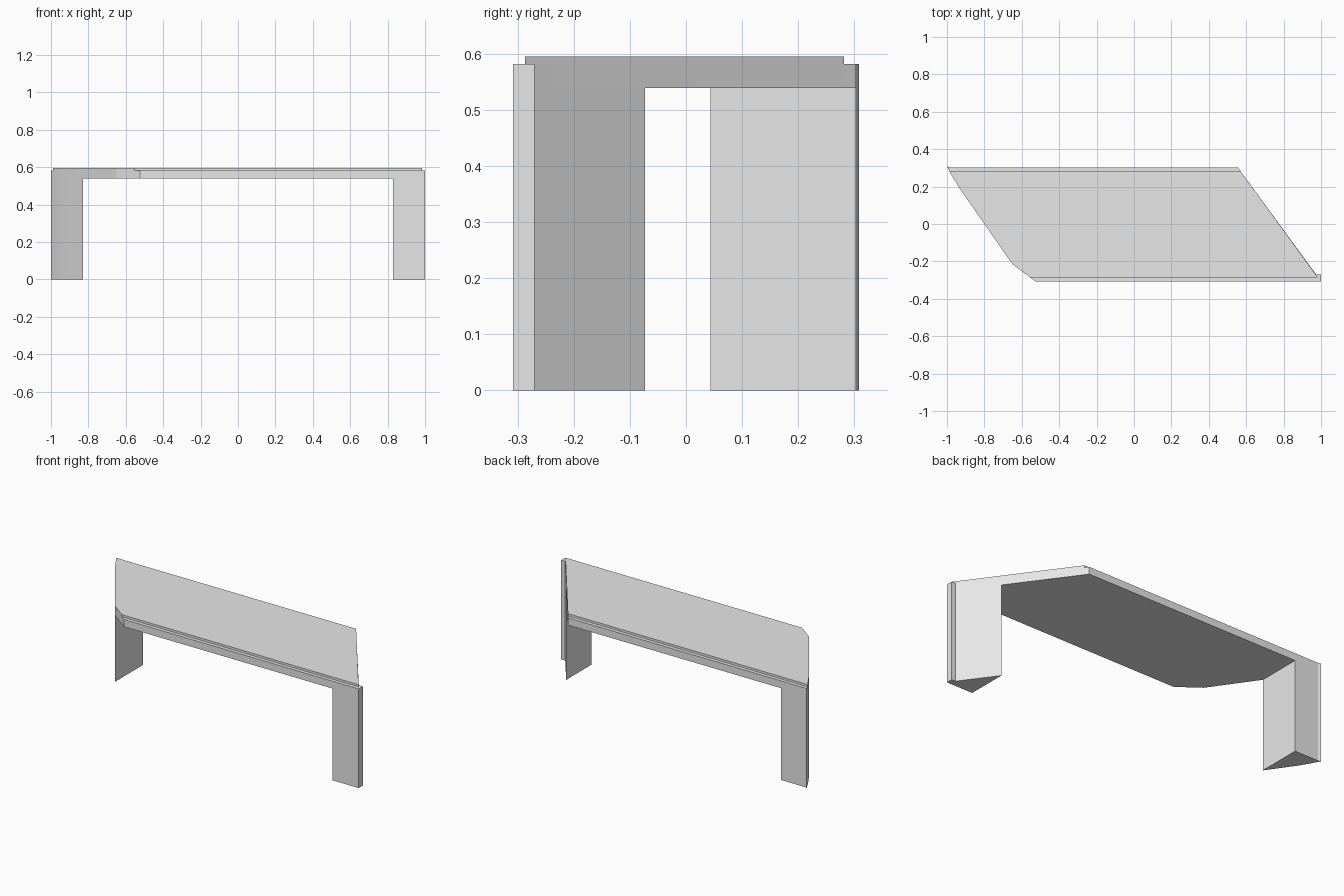
import bpy
import bmesh
from math import radians

default = bpy.data.objects.get("Cube")
if default:
    bpy.data.objects.remove(default, do_unlink=True)

LEG_INNER = 0.83      # inner face of both legs
UNDERSIDE = 0.539     # bottom of the slab
RIM_TOP = 0.582       # top of the stepped rim
TOP = 0.595           # top of the raised panel

grey = bpy.data.materials.new("light grey")
grey.use_nodes = True
colour = (0.8, 0.8, 0.8, 1)
grey.diffuse_color = colour
grey.node_tree.nodes["Principled BSDF"].inputs["Base Color"].default_value = colour

# Slanted plan shared by the slab and the legs
slant = [(-0.97, 0.252), (-0.93, 0.187), (-0.65, -0.215)]
plan = [(-0.985, 0.303), (-1, 0.308)] + slant + [
    (-0.525, -0.308), (1, -0.308), (1, -0.27), (0.974, -0.27),
    (0.57, 0.282), (0.556, 0.303)]
# Raised panel, set in from the front and back rims
panel = [(-0.988, 0.282)] + slant + [
    (-0.553, -0.287), (0.984, -0.287), (0.57, 0.282)]


def prism(name, outline, bottom, top, side=0):
    """Extrude an outline; side keeps only what lies outside the leg line."""
    bm = bmesh.new()
    face = bm.faces.new([bm.verts.new((x, y, bottom)) for x, y in outline])
    if side:
        bmesh.ops.bisect_plane(
            bm, geom=bm.verts[:] + bm.edges[:] + bm.faces[:],
            plane_co=(side * LEG_INNER, 0, 0), plane_no=(side, 0, 0),
            clear_inner=True)
    grown = bmesh.ops.extrude_face_region(bm, geom=bm.faces[:], use_keep_orig=True)
    for v in grown["geom"]:
        if isinstance(v, bmesh.types.BMVert):
            v.co.z = top
    bmesh.ops.recalc_face_normals(bm, faces=bm.faces[:])
    mesh = bpy.data.meshes.new(name)
    bm.to_mesh(mesh)
    bm.free()
    mesh.materials.append(grey)
    obj = bpy.data.objects.new(name, mesh)
    bpy.context.collection.objects.link(obj)
    bpy.ops.object.select_all(action="DESELECT")
    obj.select_set(True)
    bpy.context.view_layer.objects.active = obj
    bpy.ops.object.shade_smooth_by_angle(angle=radians(12))
    return obj


prism("top_slab", plan, UNDERSIDE, RIM_TOP)
prism("raised_panel", panel, RIM_TOP, TOP)
prism("left_leg", plan, 0, UNDERSIDE, side=1)
prism("right_leg", plan, 0, UNDERSIDE, side=-1)
